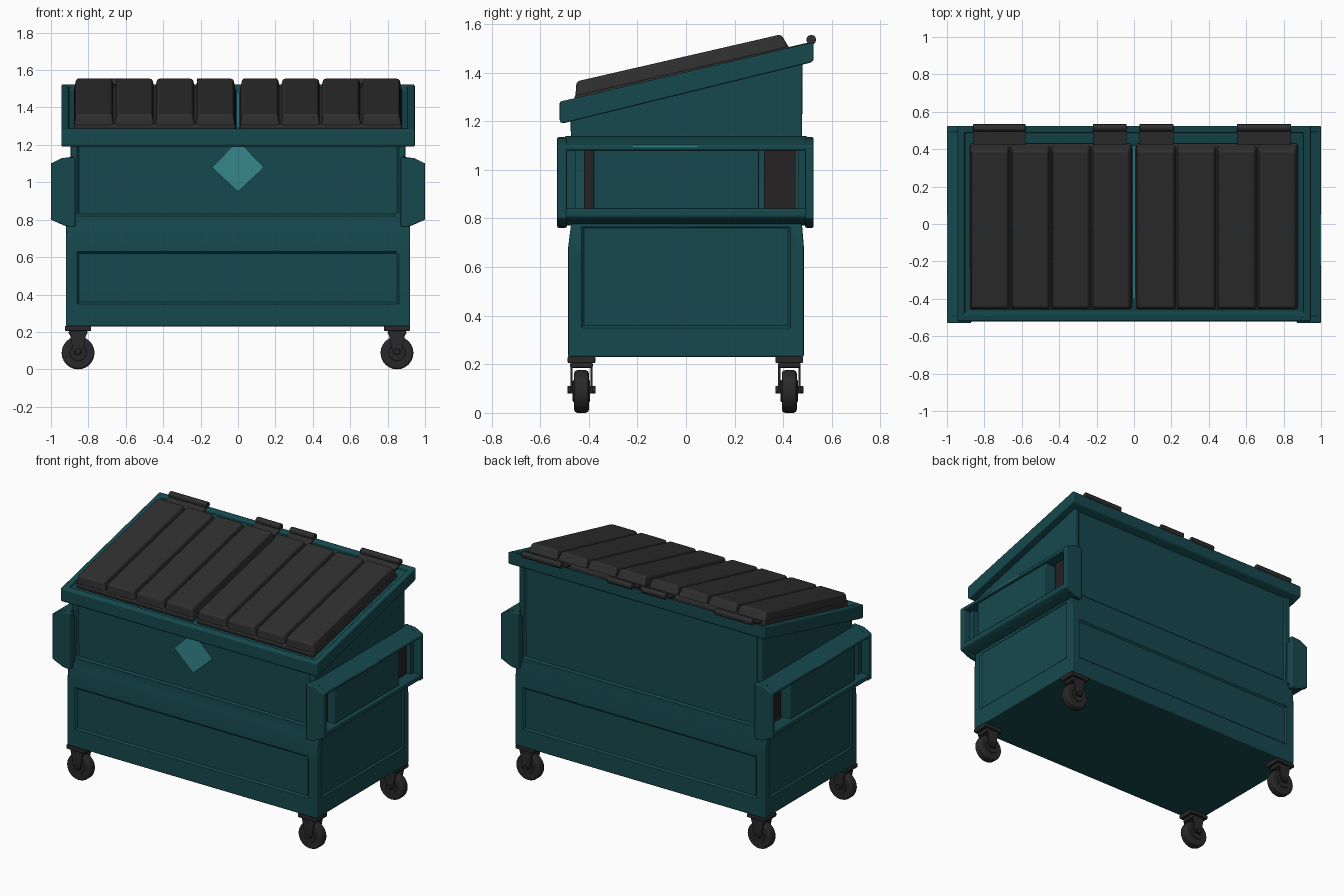
import bpy, bmesh
from math import radians, pi, atan
from mathutils import Matrix, Vector

cube = bpy.data.objects.get("Cube")
if cube:
    bpy.data.objects.remove(cube, do_unlink=True)


def material(name, rgb, rough=0.7):
    m = bpy.data.materials.new(name)
    m.use_nodes = True
    m.diffuse_color = (*rgb, 1)
    b = m.node_tree.nodes["Principled BSDF"]
    b.inputs["Base Color"].default_value = (*rgb, 1)
    b.inputs["Roughness"].default_value = rough
    return m


TEAL = material("teal_paint", (0.008, 0.066, 0.076))
WORN = material("light_teal", (0.035, 0.24, 0.26))
LID = material("black_plastic", (0.028, 0.028, 0.028))
METAL = material("dark_metal", (0.022, 0.022, 0.023))
SHADE = material("dark_recess", (0.018, 0.016, 0.016))


def finish(name, bm, mat, bevel=0.0, segments=2, angle=30, matrix=None):
    bmesh.ops.recalc_face_normals(bm, faces=bm.faces)
    me = bpy.data.meshes.new(name)
    bm.to_mesh(me)
    bm.free()
    me.materials.append(mat)
    ob = bpy.data.objects.new(name, me)
    bpy.context.scene.collection.objects.link(ob)
    if matrix:
        ob.matrix_world = matrix
    bpy.ops.object.select_all(action="DESELECT")
    ob.select_set(True)
    bpy.context.view_layer.objects.active = ob
    bpy.ops.object.shade_smooth_by_angle(angle=radians(30))
    if bevel:
        mod = ob.modifiers.new("soft_edges", "BEVEL")
        mod.width, mod.segments = bevel, segments
        mod.limit_method, mod.angle_limit = "ANGLE", radians(angle)
        mod.harden_normals = True
    return ob


def loft(bm, lower, upper):
    """Close two matching rings of points into a solid."""
    a = [bm.verts.new(p) for p in lower]
    b = [bm.verts.new(p) for p in upper]
    n = len(a)
    bm.faces.new(a)
    bm.faces.new(b)
    for i in range(n):
        bm.faces.new((a[i], a[(i + 1) % n], b[(i + 1) % n], b[i]))


def prism(pts, axis, lo, hi):
    """Extrude a (y, z) outline along x, or an (x, z) outline along y."""
    bm = bmesh.new()
    place = (lambda p, t: (t, *p)) if axis == "x" else (lambda p, t: (p[0], t, p[1]))
    loft(bm, [place(p, lo) for p in pts], [place(p, hi) for p in pts])
    return bm


def rect(x0, x1, y0, y1, z):
    return [(x0, y0, z), (x1, y0, z), (x1, y1, z), (x0, y1, z)]


def box(name, x, y, z, mat, bevel=0.0, matrix=None):
    bm = bmesh.new()
    loft(bm, rect(*x, *y, z[0]), rect(*x, *y, z[1]))
    return finish(name, bm, mat, bevel, matrix=matrix)


def rod(name, radius, length, centre, axis, mat, bevel=0.0, sides=24):
    bm = bmesh.new()
    bmesh.ops.create_cone(bm, cap_ends=True, segments=sides, radius1=radius,
                          radius2=radius, depth=length)
    turn = Matrix.Rotation(pi / 2, 4, "Y" if axis == "x" else "X")
    return finish(name, bm, mat, bevel, matrix=Matrix.Translation(centre) @ turn)


# Container body: stepped profile with pressed-in panels
bm = prism([(-0.485, 0.23), (-0.485, 0.68), (-0.47, 0.8), (-0.475, 1.24),
            (0.48, 1.47), (0.475, 0.8), (0.485, 0.68), (0.485, 0.23)], "x", -0.92, 0.92)
cuts = [("x", 0.86), ("x", -0.86), ("y", 0.43), ("y", -0.43),
        ("z", 0.35), ("z", 0.63), ("z", 0.77), ("z", 0.82), ("z", 1.17)]
for ax, v in cuts:
    d = Vector([float(ax == k) for k in "xyz"])
    bmesh.ops.bisect_plane(bm, geom=bm.verts[:] + bm.edges[:] + bm.faces[:],
                           plane_co=d * v, plane_no=d)
for v in bm.verts:
    if v.co.z > 0.79 and abs(v.co.x) > 0.9:
        v.co.x *= 0.972
bmesh.ops.recalc_face_normals(bm, faces=bm.faces)
panels = []
for f in bm.faces:
    c, n = f.calc_center_median(), f.normal
    if abs(n.y) > 0.95 and abs(c.x) < 0.86 and (0.35 < c.z < 0.63 or c.z > 0.82):
        panels.append(f)
    elif abs(n.x) > 0.95 and abs(c.y) < 0.43 and 0.35 < c.z < 0.77:
        panels.append(f)
bmesh.ops.inset_region(bm, faces=panels, thickness=0.01, depth=-0.01, use_even_offset=True)
finish("container_body", bm, TEAL, 0.008, angle=60)

# Sloping rim with a recessed top
bm = prism([(-0.51, 1.19), (-0.52, 1.2), (-0.52, 1.28), (0.525, 1.525),
            (0.525, 1.45), (0.51, 1.44)], "x", -0.945, 0.945)
bmesh.ops.recalc_face_normals(bm, faces=bm.faces)
top = [max(bm.faces, key=lambda f: f.normal.z)]
bmesh.ops.inset_region(bm, faces=top, thickness=0.055)
bmesh.ops.inset_region(bm, faces=top, thickness=0.004, depth=-0.025)
finish("top_rim", bm, TEAL, 0.008)

# Two ribbed lids lying on the slope
slope = Matrix.Translation((0, -0.015, 1.398)) @ Matrix.Rotation(atan(0.23), 4, "X")
for side, start in (("right", -0.878), ("left", 0.01)):
    bm = bmesh.new()
    width = 0.866 / 4
    loft(bm, rect(start, start + 4 * width, -0.455, 0.455, -0.025),
         rect(start, start + 4 * width, -0.455, 0.455, 0.012))
    for i in range(4):
        a, b = start + i * width, start + (i + 1) * width
        loft(bm, rect(a + 0.001, b - 0.001, -0.452, 0.452, 0.0),
             rect(a + 0.013, b - 0.013, -0.432, 0.432, 0.064))
    finish(side + "_lid", bm, LID, 0.014, 3)
    bpy.context.object.matrix_world = slope
box("lid_gap_strip", (-0.008, 0.008), (-0.4, 0.44), (-0.023, -0.015), WORN, matrix=slope)

# Hinge barrels with their leaves along the back edge
for i, (a, b) in enumerate([(-0.86, -0.58), (-0.22, -0.04), (0.03, 0.21), (0.55, 0.84)]):
    rod(f"hinge_barrel_{i + 1}", 0.02, b - a, ((a + b) / 2, 0.515, 1.535), "x", LID, 0.003, 12)
    box(f"hinge_leaf_{i + 1}", (a, b), (0.43, 0.54), (-0.005, 0.006), LID, matrix=slope)

# Fork sleeves on both sides
for name, s in (("left", 1), ("right", -1)):
    def section(pts, y0, y1):
        return prism([(s * x, z) for x, z in pts], "y", y0, y1)

    def span(a, b):
        return tuple(sorted((s * a, s * b)))

    finish(name + "_sleeve_top", section(
        [(0.88, 1.14), (0.94, 1.125), (1, 1.1), (1, 1.08), (0.88, 1.08)], -0.5, 0.5), TEAL, 0.006)
    finish(name + "_sleeve_bottom", section(
        [(0.88, 0.77), (0.96, 0.785), (1, 0.805), (1, 0.84), (0.88, 0.84)], -0.5, 0.5), TEAL, 0.01)
    box(name + "_sleeve_wall", span(0.88, 0.98), (-0.38, 0.3), (0.82, 1.1), TEAL, 0.006)
    box(name + "_front_opening", span(0.88, 0.925), (-0.42, -0.378), (0.84, 1.08), SHADE)
    box(name + "_back_opening", span(0.88, 0.925), (0.32, 0.45), (0.84, 1.08), SHADE)
    box(name + "_worn_edge", span(0.99, 1.0), (-0.22, 0.05), (1.09, 1.102), WORN)
    for end, y0, y1 in (("front", -0.53, -0.49), ("back", 0.49, 0.525)):
        finish(f"{name}_{end}_sleeve_cap", section(
            [(0.87, 0.76), (0.92, 0.765), (1, 0.8), (1, 1.1), (0.94, 1.13), (0.87, 1.135)],
            y0, y1), TEAL, 0.007)

    # Inner cheeks joining the caps to the body
    for end, y0, y1 in (("front", -0.5, -0.455), ("back", 0.46, 0.5)):
        box(f"{name}_{end}_sleeve_cheek", span(0.87, 0.95), (y0, y1), (0.8, 1.1), TEAL)

# Diamond plate on the front, its top tucked under the rim
finish("diamond_plate", prism([(0, 0.95), (0.14, 1.08), (0.03, 1.19), (-0.03, 1.19),
                               (-0.14, 1.08)], "y", -0.472, -0.464), WORN)

# Casters
for end, y in (("front", -0.43), ("back", 0.425)):
    for side, x in (("left", 0.85), ("right", -0.855)):
        n = f"{end}_{side}_caster"
        rod(n + "_wheel", 0.088, 0.062, (x, y, 0.088), "y", METAL, 0.014)
        rod(n + "_axle", 0.016, 0.115, (x, y, 0.095), "y", METAL, 0.003, 12)
        rod(n + "_hub", 0.045, 0.072, (x, y, 0.09), "y", METAL, 0.004, 16)
        box(n + "_plate", (x - 0.07, x + 0.07), (y - 0.057, y + 0.057), (0.205, 0.232), METAL, 0.005)
        box(n + "_swivel", (x - 0.05, x + 0.05), (y - 0.047, y + 0.047), (0.185, 0.207), METAL, 0.008)
        for k in (-1, 1):
            lo, hi = sorted((y + k * 0.037, y + k * 0.046))
            finish(f"{n}_fork_{'outer' if k * y > 0 else 'inner'}", prism(
                [(x - 0.045, 0.195), (x + 0.045, 0.195), (x + 0.022, 0.08),
                 (x - 0.022, 0.08)], "y", lo, hi), METAL)
